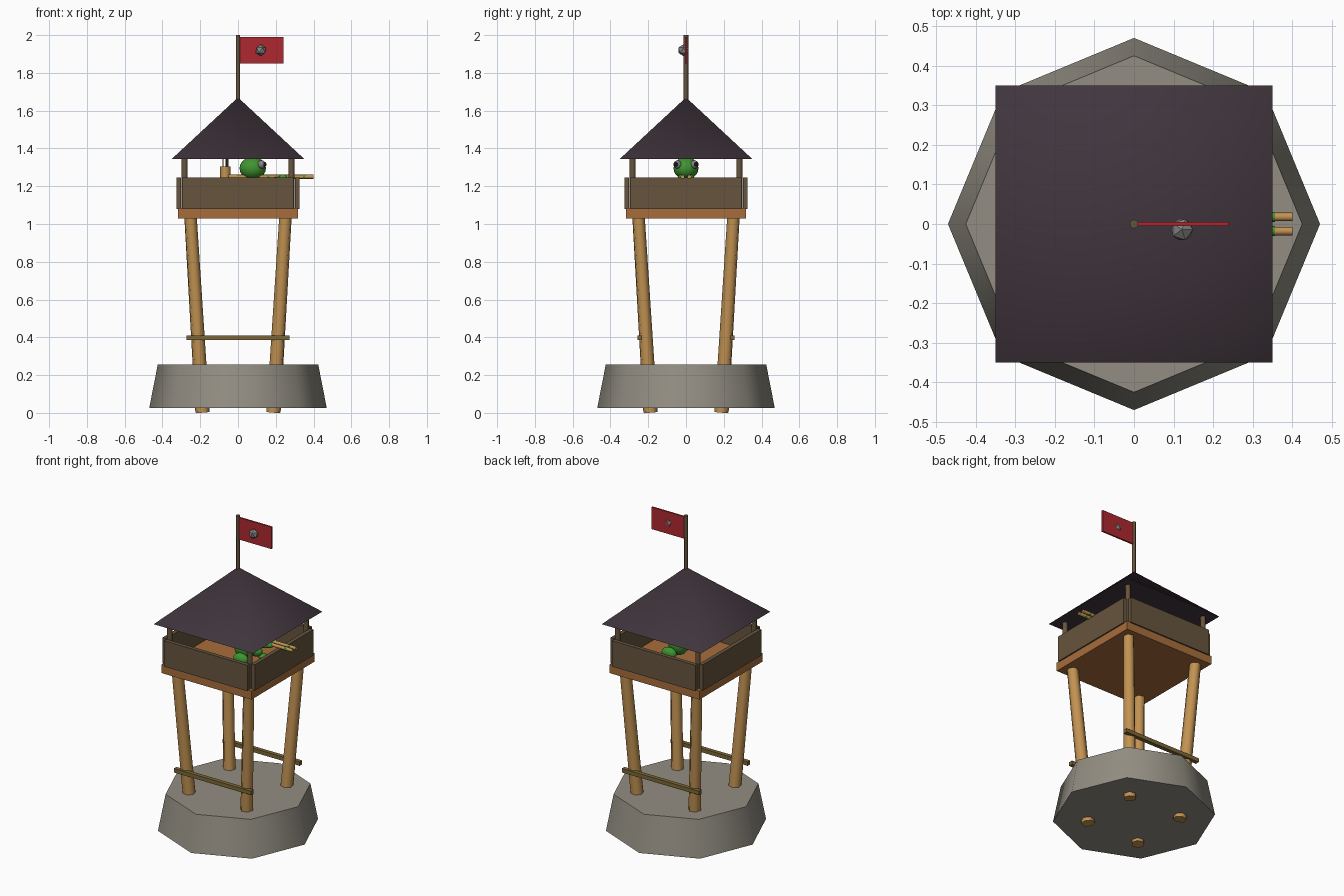
import bpy
import math
from mathutils import Vector

cube = bpy.data.objects.get("Cube")
if cube:
    bpy.data.objects.remove(cube)


def material(name, r, g, b):
    m = bpy.data.materials.new(name)
    m.use_nodes = True
    m.diffuse_color = (r, g, b, 1)
    bsdf = m.node_tree.nodes["Principled BSDF"]
    bsdf.inputs["Base Color"].default_value = (r, g, b, 1)
    bsdf.inputs["Roughness"].default_value = 0.9
    return m


STONE = material("warm grey stone", .29, .27, .225)
BAMBOO = material("golden wood", .54, .29, .085)
PLANK = material("orange brown plank", .39, .155, .045)
DARK = material("dark brown wood", .135, .09, .047)
BRACE = material("olive wood", .20, .135, .04)
ROOF = material("dark plum roof", .052, .036, .047)
GREEN = material("frog green", .05, .30, .03)
RED = material("flag red", .42, .022, .03)
METAL = material("grey metal", .24, .23, .22)
BLACK = material("black", .01, .01, .01)


def finish(name, mat, angle=65):
    ob = bpy.context.object
    ob.name = name
    ob.data.materials.append(mat)
    if angle:
        bpy.ops.object.shade_smooth_by_angle(angle=math.radians(angle))
    return ob


def box(name, mat, center, size):
    bpy.ops.mesh.primitive_cube_add(size=1, location=center)
    bpy.context.object.scale = size
    bpy.ops.object.transform_apply(location=False, rotation=False)
    return finish(name, mat, 0)


def rod(name, mat, a, b, r1, r2=None, sides=6):
    a, b = Vector(a), Vector(b)
    axis = b - a
    bpy.ops.mesh.primitive_cone_add(
        vertices=sides, radius1=r1, radius2=r1 if r2 is None else r2,
        depth=axis.length, location=(a + b) / 2,
        rotation=axis.to_track_quat('Z', 'Y').to_euler())
    return finish(name, mat)


def ball(name, mat, center, size):
    bpy.ops.mesh.primitive_uv_sphere_add(segments=16, ring_count=10, radius=1, location=center)
    bpy.context.object.scale = size
    return finish(name, mat)


# Stone footing
rod("stone_base", STONE, (0, 0, .025), (0, 0, .255), .47, .425, 8)

# Splayed legs and roof posts at the four corners
for sx, side in ((-1, "right"), (1, "left")):
    for sy, end in ((-1, "front"), (1, "back")):
        rod(f"{end}_{side}_leg", BAMBOO, (sx * .188, sy * .188, .003),
            (sx * .252, sy * .252, 1.05), .039, .034)
        rod(f"{end}_{side}_post", DARK, (sx * .283, sy * .283, 1.07),
            (sx * .283, sy * .283, 1.35), .016, sides=8)

# Cross braces, deck and the four separate side panels
for s, side in ((-1, "front"), (1, "back")):
    box(f"{side}_brace", BRACE, (0, s * .245, .398), (.545, .026, .025))
    box(f"{side}_panel", DARK, (0, s * .313, 1.163), (.588, .025, .165))
for s, side in ((-1, "right"), (1, "left")):
    box(f"{side}_panel", DARK, (s * .313, 0, 1.163), (.025, .588, .165))
box("deck", PLANK, (0, 0, 1.057), (.634, .634, .055))

# Pyramid roof
bpy.ops.mesh.primitive_cone_add(vertices=4, radius1=.35 * math.sqrt(2), radius2=0,
                                depth=.325, location=(0, 0, 1.5075),
                                rotation=(0, 0, math.pi / 4))
finish("roof", ROOF)

# Flagpole, flag and round boss
rod("flagpole", DARK, (0, 0, 1.62), (0, 0, 2), .012)
box("flag", RED, (.125, 0, 1.92), (.23, .011, .14))
bpy.ops.mesh.primitive_ico_sphere_add(subdivisions=1, radius=.031, location=(.121, -.014, 1.92))
finish("flag_boss", METAL, 0)

# Frog lookout
ball("frog_body", GREEN, (.05, 0, 1.175), (.065, .06, .075))
ball("frog_head", GREEN, (.078, 0, 1.295), (.07, .066, .06))
for s, side in ((-1, "right"), (1, "left")):
    ball(f"frog_{side}_eye", METAL, (.125, s * .045, 1.315), (.022, .022, .022))
    ball(f"frog_{side}_pupil", BLACK, (.138, s * .052, 1.316), (.013, .013, .013))
    ball(f"frog_{side}_thigh", GREEN, (.07, s * .07, 1.13), (.05, .03, .035))
    ball(f"frog_{side}_foot", GREEN, (.12, s * .085, 1.1), (.04, .025, .016))
    rod(f"frog_{side}_arm", GREEN, (.07, s * .05, 1.21), (.235, s * .025, 1.24), .017, .014, 8)
    ball(f"frog_{side}_hand", GREEN, (.238, s * .022, 1.245), (.024, .02, .018))
    # Twin bamboo tubes with green joints
    rod(f"{side}_tube", BAMBOO, (-.05, s * .018, 1.25), (.4, s * .018, 1.25), .011, sides=8)
    for x in (.16, .35):
        rod(f"{side}_tube_joint", GREEN, (x - .006, s * .018, 1.25),
            (x + .006, s * .018, 1.25), .0125, sides=8)

# Cup of sticks behind the frog
rod("stick_cup", BAMBOO, (-.067, 0, 1.2), (-.067, 0, 1.305), .028, sides=8)
for dx, dy in ((-.012, 0), (.012, .008), (.004, -.012)):
    rod("cup_stick", DARK, (-.067 + dx, dy, 1.25), (-.067 + dx, dy, 1.37), .004)
